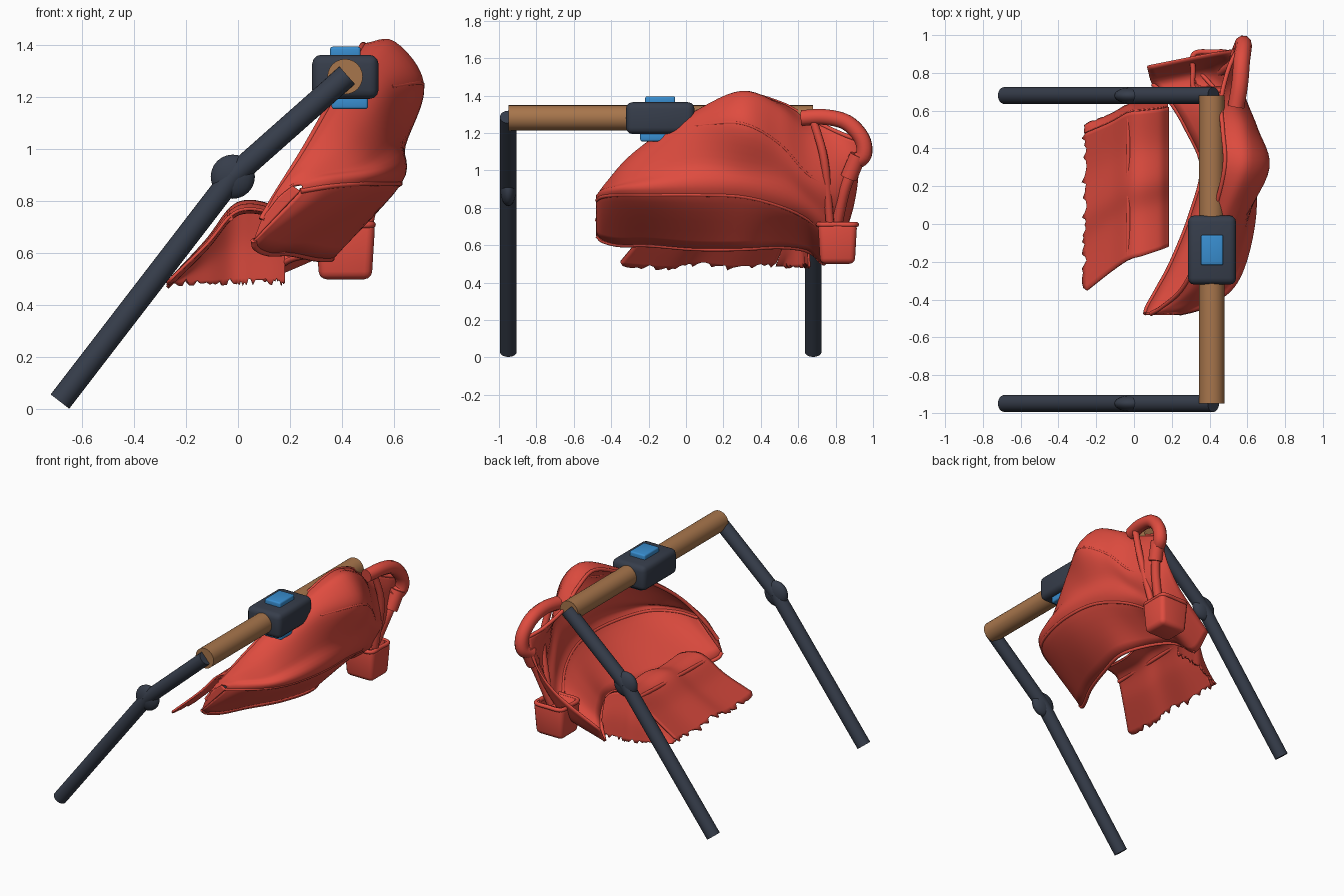
import bpy, bmesh, random
from mathutils import Vector

random.seed(4)
cube = bpy.data.objects.get("Cube")
if cube:
    bpy.data.objects.remove(cube)


def material(name, rgb):
    m = bpy.data.materials.new(name)
    m.use_nodes = True
    m.diffuse_color = (*rgb, 1)
    m.node_tree.nodes["Principled BSDF"].inputs["Base Color"].default_value = (*rgb, 1)
    return m


RED = material("red fabric", (.74, .072, .05))
DARK = material("dark slate", (.037, .047, .07))
WOOD = material("brown wood", (.39, .18, .072))
BLUE = material("blue pad", (.04, .27, .63))


def finish(name, bm, mat, angle=.7):
    bmesh.ops.recalc_face_normals(bm, faces=bm.faces)
    me = bpy.data.meshes.new(name)
    bm.to_mesh(me)
    bm.free()
    me.materials.append(mat)
    ob = bpy.data.objects.new(name, me)
    bpy.context.collection.objects.link(ob)
    bpy.ops.object.select_all(action="DESELECT")
    ob.select_set(True)
    bpy.context.view_layer.objects.active = ob
    bpy.ops.object.shade_smooth_by_angle(angle=angle)
    return ob


def rod(name, a, b, r, mat):
    a, b = Vector(a), Vector(b)
    bm = bmesh.new()
    bmesh.ops.create_cone(bm, cap_ends=True, segments=24, radius1=r, radius2=r,
                          depth=(b - a).length)
    bm.transform((b - a).to_track_quat("Z", "Y").to_matrix().to_4x4())
    bmesh.ops.translate(bm, verts=bm.verts, vec=(a + b) / 2)
    return finish(name, bm, mat)


def block(name, centre, size, mat, bevel, taper=1):
    bm = bmesh.new()
    bmesh.ops.create_cube(bm, size=1)
    for v in bm.verts:
        k = taper if v.co.z < 0 else 1
        v.co = Vector((v.co.x * size[0] * k, v.co.y * size[1] * k, v.co.z * size[2]))
    bmesh.ops.bevel(bm, geom=bm.edges[:], offset=bevel, segments=3, profile=.5, affect="EDGES")
    bmesh.ops.translate(bm, verts=bm.verts, vec=centre)
    return finish(name, bm, mat)


def smooth_path(pts, n):
    """Catmull-Rom path through the points, n steps per span."""
    p = [Vector(q) for q in pts]
    p = [2 * p[0] - p[1]] + p + [2 * p[-1] - p[-2]]
    out = []
    for a, b, c, d in zip(p, p[1:], p[2:], p[3:]):
        for i in range(n):
            t = i / n
            out.append((2 * b + (c - a) * t + (2 * a - 5 * b + 4 * c - d) * t ** 2
                        + (3 * b - a - 3 * c + d) * t ** 3) / 2)
    return out + [p[-2]]


def cloth(name, rows, n=6, thick=.012, fray=0):
    """Surface through rows of points; fray makes the last edge ragged."""
    rows = [smooth_path(r, n) for r in rows]
    cols = [smooth_path(c, n) for c in zip(*rows)]
    bm = bmesh.new()
    grid = []
    for c in cols:
        c[-1] = c[-1] + (c[-1] - c[-2]).normalized() * random.uniform(-fray, fray)
        grid.append([bm.verts.new(q) for q in c])
    for a, b in zip(grid, grid[1:]):
        for i in range(len(a) - 1):
            bm.faces.new((a[i], a[i + 1], b[i + 1], b[i]))
    ob = finish(name, bm, RED, 1.0)
    mod = ob.modifiers.new("thickness", "SOLIDIFY")
    mod.thickness, mod.offset = thick, 0


def tube(name, pts, r):
    cu = bpy.data.curves.new(name, "CURVE")
    cu.dimensions = "3D"
    cu.bevel_depth, cu.bevel_resolution, cu.use_fill_caps = r, 3, True
    path = smooth_path(pts, 6)
    sp = cu.splines.new("POLY")
    sp.points.add(len(path) - 1)
    for q, co in zip(sp.points, path):
        q.co = (*co, 1)
    sp.use_smooth = True
    cu.materials.append(RED)
    ob = bpy.data.objects.new(name, cu)
    bpy.context.collection.objects.link(ob)


# Frame: two bent legs joined by a wooden bar
for side, y in (("front", -.95), ("back", .68)):
    knee = (-.02, y, .895)
    rod(side + "_lower_leg", (-.685, y, .03), knee, .045, DARK)
    rod(side + "_upper_leg", knee, (.42, y, 1.285), .045, DARK)
    bm = bmesh.new()
    bmesh.ops.create_uvsphere(bm, u_segments=24, v_segments=12, radius=.085)
    bmesh.ops.scale(bm, verts=bm.verts, vec=(1, .5, 1))
    bmesh.ops.translate(bm, verts=bm.verts, vec=knee)
    finish(side + "_knee_joint", bm, DARK)
rod("cross_bar", (.412, -.95, 1.28), (.412, .68, 1.28), .068, WOOD)

# Hub with pads above and below
block("hub", (.413, -.138, 1.279), (.255, .366, .17), DARK, .035)
block("top_pad", (.413, -.138, 1.37), (.118, .16, .05), BLUE, .01)
block("bottom_pad", (.43, -.14, 1.18), (.14, .21, .05), BLUE, .01)

# Hood: y, then x and z from the opening rim, past crown, seam and ridge, to the hem
HOOD = [
    (-.475, .09, .73, .12, .77, .16, .82, .21, .86, .24, .84, .06, .65),
    (-.44, .15, .83, .19, .88, .25, .91, .31, .9, .36, .86, .07, .62),
    (-.35, .25, .99, .31, 1.02, .39, 1.0, .46, .93, .49, .87, .12, .6),
    (-.2, .33, 1.13, .4, 1.15, .48, 1.1, .54, .98, .57, .87, .2, .6),
    (.05, .42, 1.29, .5, 1.31, .59, 1.24, .61, 1.04, .62, .87, .3, .58),
    (.3, .48, 1.4, .6, 1.41, .71, 1.25, .64, 1.02, .61, .86, .36, .58),
    (.5, .47, 1.36, .59, 1.32, .65, 1.14, .61, .98, .56, .81, .28, .59),
    (.65, .46, 1.28, .55, 1.18, .59, .98, .55, .86, .48, .74, .19, .57),
    (.78, .5, 1.2, .54, 1.04, .53, .88, .46, .74, .36, .62, .1, .5),
    (.88, .55, 1.16, .52, 1.03, .46, .92, .37, .82, .26, .74, .07, .62),
]


def hood_point(s, i):
    slant = .2 * (s[i] - .3) if s[0] > .7 else 0
    return s[i], s[0] + slant, s[i + 1]


rows = [[hood_point(s, i) for s in HOOD] for i in range(1, len(HOOD[0]), 2)]
cloth("hood", rows)
tube("hood_rim", rows[0], .012)
tube("hood_seam", rows[2][4:9], .008)
tube("hood_ridge", rows[4][:9], .011)
tube("hood_hem", rows[5][:9], .012)

# Closed front end of the hood
tip = [Vector(r[0]) for r in rows]
cloth("hood_tip", [tip[:4], [tip[5].lerp(tip[4], i / 3) for i in range(4)]])

# Seat cloth: x, z, front y, back y across the fold, ending in a frayed edge
SEAT = [(.18, .72, -.12, .62), (.13, .77, -.14, .61), (.04, .79, -.17, .6),
        (-.03, .76, -.19, .59), (-.12, .64, -.25, .54), (-.26, .49, -.36, .48)]
cloth("seat_cloth", [[(x, a + (b - a) * t, z + .01 * (-1) ** i - max(z - .5, 0) * .1 * (1 - t))
                      for i, t in enumerate((0, .3, .5, .75, 1))] for x, z, a, b in SEAT],
      n=10, fray=.02)
top_edge = [(x, b, z) for x, z, a, b in SEAT]
mid_edge = [(x, b + .03, (z + .49) / 2) for x, z, a, b in SEAT]
low_edge = [(x, b + .04, .49) for x, z, a, b in SEAT]
cloth("seat_back_drape", [top_edge, mid_edge, low_edge], n=10, fray=.015)
tube("seat_fold", [(-.03, -.19, .735), (-.03, .2, .745), (-.03, .59, .76)], .012)

# Carry loop, its sleeve and the strap to the pocket
tube("carry_loop", [(.54, .62, 1.28), (.56, .74, 1.285), (.57, .86, 1.255),
                    (.58, .94, 1.17), (.575, .95, 1.08), (.55, .89, 1.04)], .044)
tube("loop_strap", [(.56, .91, 1.04), (.53, .85, .9), (.46, .8, .68)], .03)
tube("inner_strap", [(.56, .68, 1.27), (.57, .74, 1.05), (.5, .77, .72)], .022)
rod("strap_sleeve", (.57, .92, 1.08), (.55, .87, .96), .045, RED)

# Pocket: tapered cup with a hollow and a rolled rim
cup = block("cup_pocket", (.413, .81, .61), (.23, .21, .22), RED, .03, .88)
cutter = block("cup_cutter", (.413, .81, .66), (.19, .17, .24), RED, .03, .88)
cutter.hide_render = True
cutter.hide_viewport = True
cut = cup.modifiers.new("hollow", "BOOLEAN")
cut.object, cut.operation = cutter, "DIFFERENCE"
rim = [(.413 + x, .81 + y, .71) for x, y in
       ((.1, 0), (.095, .09), (0, .1), (-.095, .09), (-.1, 0),
        (-.095, -.09), (0, -.1), (.095, -.09), (.1, 0))]
tube("cup_rim", rim, .014)
